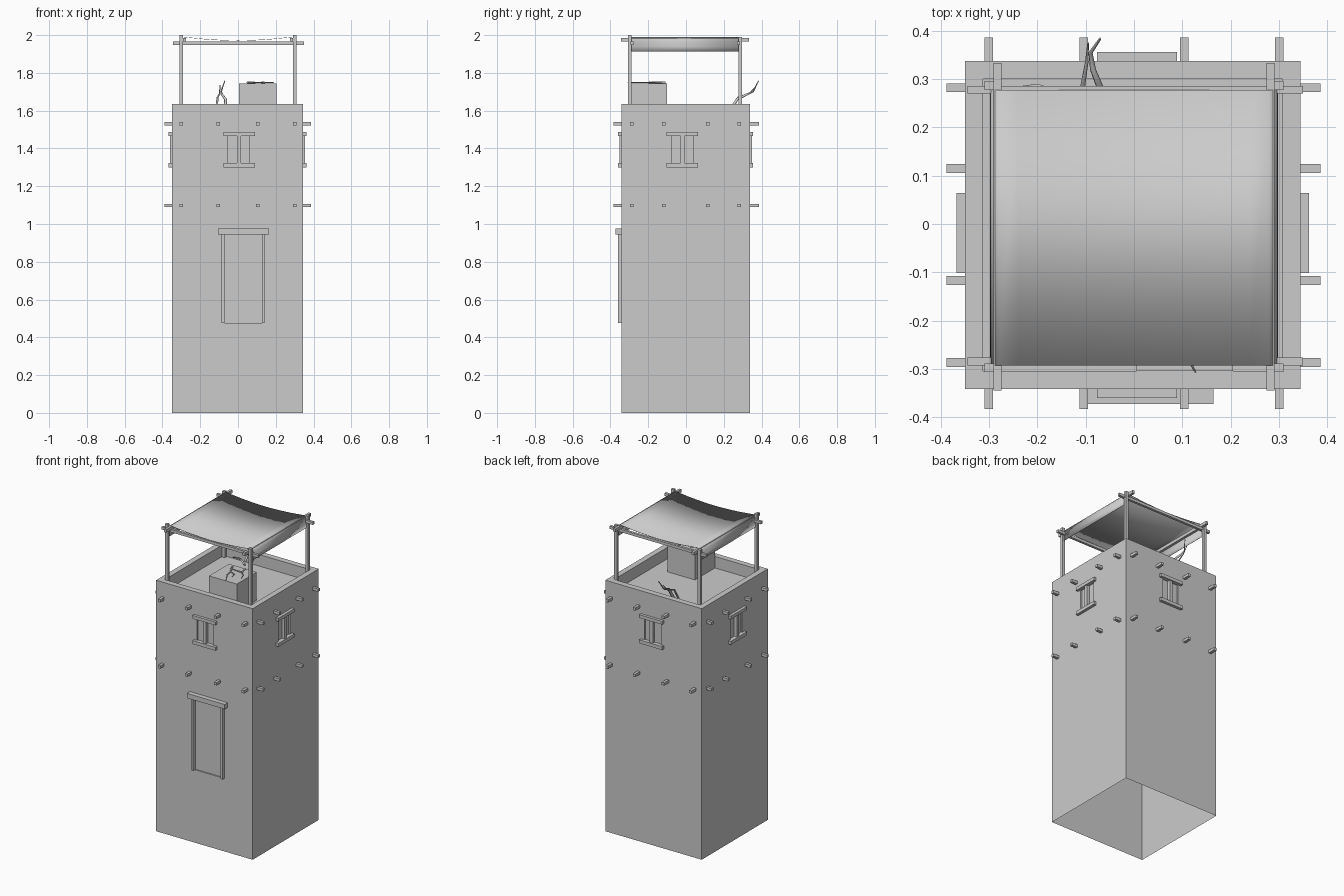
import bpy, bmesh

if "Cube" in bpy.data.objects:
    bpy.data.objects.remove(bpy.data.objects["Cube"])


def box(name, x0, x1, y0, y1, z0, z1):
    bm = bmesh.new()
    bmesh.ops.create_cube(bm, size=1)
    for v in bm.verts:
        v.co.x = x1 if v.co.x > 0 else x0
        v.co.y = y1 if v.co.y > 0 else y0
        v.co.z = z1 if v.co.z > 0 else z0
    me = bpy.data.meshes.new(name)
    bm.to_mesh(me)
    bm.free()
    ob = bpy.data.objects.new(name, me)
    bpy.context.collection.objects.link(ob)
    return ob


def cut(target, *dims):
    cutter = box("cutter", *dims)
    mod = target.modifiers.new("cut", 'BOOLEAN')
    mod.operation = 'DIFFERENCE'
    mod.solver = 'EXACT'
    mod.object = cutter
    bpy.context.view_layer.objects.active = target
    bpy.ops.object.modifier_apply(modifier=mod.name)
    bpy.data.objects.remove(cutter)


# Tower walls with sunken roof, shallow door and window recesses
X0, X1, Y0, Y1, TOP, FLOOR = -0.35, 0.345, -0.342, 0.338, 1.635, 1.56
D = 0.008
tower = box("tower_walls", X0, X1, Y0, Y1, 0, TOP)
cut(tower, -0.313, 0.308, -0.305, 0.30, FLOOR, 1.8)
cut(tower, -0.072, 0.126, Y0 - 0.1, Y0 + D, 0.475, 0.95)
for a, b in ((Y0 - 0.1, Y0 + D), (Y1 - D, Y1 + 0.1)):
    cut(tower, -0.055, 0.062, a, b, 1.32, 1.467)
for a, b in ((X0 - 0.1, X0 + D), (X1 - D, X1 + 0.1)):
    cut(tower, a, b, -0.078, 0.04, 1.32, 1.467)

# The underside is open
bm = bmesh.new()
bm.from_mesh(tower.data)
bottom = [f for f in bm.faces if all(abs(v.co.z) < 1e-4 for v in f.verts)]
bmesh.ops.delete(bm, geom=bottom, context='FACES')
bm.to_mesh(tower.data)
bm.free()

# Projecting floor beams, two storeys
for z in (1.098, 1.53):
    for x in (-0.301, -0.104, 0.104, 0.301):
        box("beam_lengthwise", x - 0.009, x + 0.009, -0.383, 0.386, z - 0.009, z + 0.009)
    for y in (-0.287, -0.117, 0.115, 0.282):
        h = 0.009
        box("beam_crosswise", -0.388, 0.386, y - h, y + h, z - h, z + h)


# Window lintel, mullion and sill on each wall
def window(side, wall, out, centre):
    parts = (("lintel", 0.083, 0.018, 1.465, 1.486),
             ("mullion", 0.011, 0.011, 1.32, 1.467),
             ("sill", 0.083, 0.018, 1.30, 1.322))
    for part, half, depth, z0, z1 in parts:
        a, b = sorted((wall + out * depth, wall - out * 0.012))
        along = (centre - half, centre + half)
        dims = (*along, a, b) if side in ("front", "back") else (a, b, *along)
        box(f"{side}_window_{part}", *dims, z0, z1)


window("front", Y0, -1, 0.006)
window("back", Y1, 1, 0.006)
window("left", X0, -1, -0.019)
window("right", X1, 1, -0.019)

# Door frame
box("door_lintel", -0.107, 0.165, -0.373, Y0 + 0.012, 0.944, 0.975)
for x in (-0.087, 0.126):
    box("door_jamb", x, x + 0.015, -0.36, Y0 + 0.012, 0.475, 0.945)

# Canopy posts and rails
for y, top in ((-0.298, 2.0), (0.287, 1.99)):
    for x in (-0.3, 0.3):
        box("canopy_post", x - 0.01, x + 0.01, y - 0.009, y + 0.009, FLOOR, top)
for y in (-0.285, 0.278):
    box("canopy_rail_long", -0.345, 0.35, y - 0.008, y + 0.008, 1.948, 1.966)
for x in (-0.283, 0.283):
    box("canopy_rail_side", x - 0.008, x + 0.008, -0.345, 0.334, 1.965, 1.985)

# Sagging awning cloth with short flaps over the side rails
half = [(0.298, 1.912), (0.298, 1.94), (0.297, 1.965), (0.292, 1.982), (0.28, 1.99),
        (0.24, 1.986), (0.18, 1.98), (0.12, 1.976), (0.06, 1.973)]
profile = [(-x, z) for x, z in half] + [(0, 1.972)] + half[::-1]
n = len(profile)
me = bpy.data.meshes.new("awning_cloth")
me.from_pydata([(x, y, z) for y in (-0.293, 0.278) for x, z in profile], [],
               [(i, i + 1, n + i + 1, n + i) for i in range(n - 1)])
cloth = bpy.data.objects.new("awning_cloth", me)
bpy.context.collection.objects.link(cloth)
mod = cloth.modifiers.new("thickness", 'SOLIDIFY')
mod.thickness = 0.002
bpy.context.view_layer.objects.active = cloth
cloth.select_set(True)
bpy.ops.object.shade_smooth_by_angle()

# Roof hatch block
box("roof_block", 0.005, 0.205, -0.305, -0.10, FLOOR, 1.744)


# Dry twigs, as tapered tubes
def twig(name, pts, r):
    cu = bpy.data.curves.new(name, 'CURVE')
    cu.dimensions = '3D'
    cu.bevel_depth = r
    cu.bevel_resolution = 1
    cu.use_fill_caps = True
    sp = cu.splines.new('POLY')
    sp.points.add(len(pts) - 1)
    for i, (p, c) in enumerate(zip(sp.points, pts)):
        p.co = (*c, 1)
        p.radius = 1 - 0.75 * i / (len(pts) - 1)
    bpy.context.collection.objects.link(bpy.data.objects.new(name, cu))


# Twigs lying on the block
T = 1.749
twig("block_twig_a", [(0.05, -0.13, T), (0.08, -0.19, T), (0.09, -0.24, T), (0.128, -0.308, T)], 0.006)
twig("block_twig_a_fork", [(0.08, -0.19, T), (0.12, -0.21, T), (0.13, -0.25, T)], 0.005)
twig("block_twig_b", [(0.128, -0.11, T), (0.14, -0.16, T), (0.17, -0.19, T), (0.19, -0.236, T)], 0.006)
twig("block_twig_b_fork", [(0.14, -0.16, T), (0.10, -0.16, T), (0.05, -0.155, T)], 0.005)
# Twigs leaning over the back parapet
twig("parapet_twig_a", [(-0.07, 0.22, 1.575), (-0.065, 0.27, 1.66), (-0.085, 0.32, 1.685),
                        (-0.09, 0.355, 1.70), (-0.07, 0.384, 1.758)], 0.01)
twig("parapet_twig_b", [(-0.115, 0.24, 1.60), (-0.108, 0.275, 1.67), (-0.098, 0.335, 1.69),
                        (-0.095, 0.375, 1.735)], 0.007)
twig("floor_twig", [(-0.12, 0.24, 1.575), (-0.17, 0.275, 1.58), (-0.2, 0.287, 1.58),
                    (-0.235, 0.284, 1.575)], 0.007)
